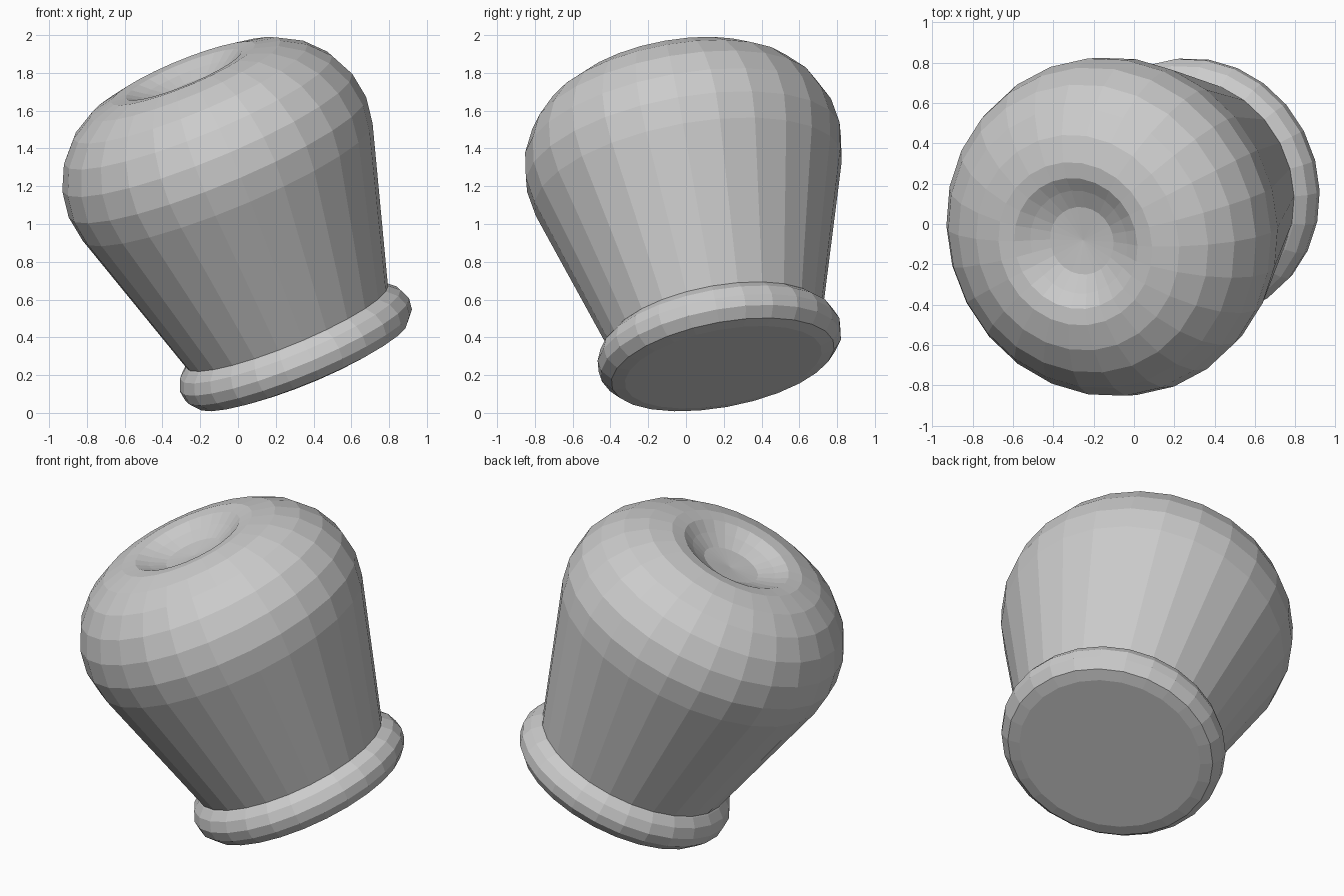
import bpy, bmesh, math
from mathutils import Vector, Matrix

if "Cube" in bpy.data.objects:
    bpy.data.objects.remove(bpy.data.objects["Cube"])

SEGMENTS = 26
AXIS = Vector((-0.374, -0.173, 0.911)).normalized()
TILT = Matrix.Translation((0.31, 0.18, 0.333)) @ Vector((0, 0, 1)).rotation_difference(AXIS).to_matrix().to_4x4()


def lathe(name, profile):
    """Spin a (radius, height) profile round the tilted axis."""
    bm = bmesh.new()
    rings = []
    for r, h in profile:
        if r == 0:
            rings.append([bm.verts.new((0, 0, h))])
        else:
            rings.append([bm.verts.new((r * math.cos(a), r * math.sin(a), h))
                          for a in (2 * math.pi * i / SEGMENTS for i in range(SEGMENTS))])
    for lo, hi in zip(rings, rings[1:]):
        for i in range(SEGMENTS):
            j = (i + 1) % SEGMENTS
            quad = [lo[i % len(lo)], lo[j % len(lo)], hi[j % len(hi)], hi[i % len(hi)]]
            bm.faces.new(list(dict.fromkeys(quad)))
    bmesh.ops.recalc_face_normals(bm, faces=bm.faces)
    mesh = bpy.data.meshes.new(name)
    bm.to_mesh(mesh)
    bm.free()
    obj = bpy.data.objects.new(name, mesh)
    obj.matrix_world = TILT
    bpy.context.collection.objects.link(obj)
    return obj


# Tapered body, round shoulder and shallow dimple in the crown
shoulder = [(0.36 + 0.49 * math.cos(math.radians(a)), 1.12 + 0.49 * math.sin(math.radians(a)))
            for a in (-17, 0, 17, 34, 51, 68, 84)]
body = [(0.575, 0.13)] + shoulder + [(0.33, 1.60), (0.26, 1.56), (0.17, 1.52), (0, 1.505)]
lathe("tapered_body", body)

# Rounded foot rim with its flat base
rim = [(0, -0.10), (0.53, -0.10), (0.60, -0.085), (0.647, -0.03),
       (0.655, 0.03), (0.63, 0.09), (0.585, 0.13), (0.57, 0.14)]
lathe("foot_rim", rim)
